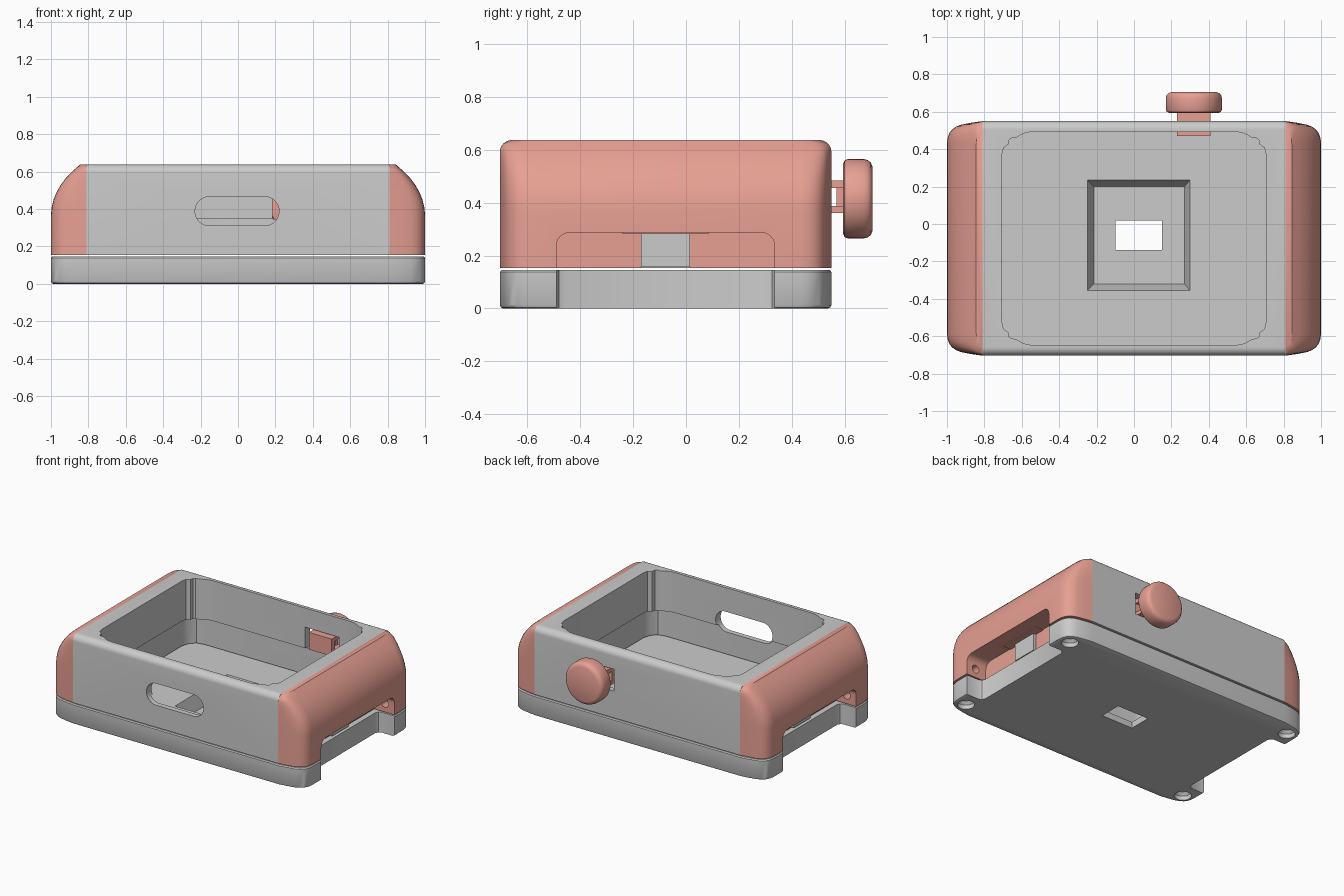
import bpy, bmesh, math
from mathutils import Vector

if "Cube" in bpy.data.objects:
    bpy.data.objects.remove(bpy.data.objects["Cube"])

CY = -0.077          # middle of the case in y
HY = 0.627           # half depth of the case
RED = bpy.data.materials.new("coral")
RED.diffuse_color = (0.80, 0.35, 0.29, 1)
RED.use_nodes = True
RED.node_tree.nodes["Principled BSDF"].inputs["Base Color"].default_value = RED.diffuse_color


def loft(name, rings, mat=None):
    """Closed solid through equal-length rings of 3D points."""
    bm = bmesh.new()
    vr = [[bm.verts.new(p) for p in r] for r in rings]
    n = len(vr[0])
    for a, b in zip(vr, vr[1:]):
        for i in range(n):
            j = (i + 1) % n
            bm.faces.new((a[i], a[j], b[j], b[i]))
    bm.faces.new(vr[0][::-1])
    bm.faces.new(vr[-1])
    bmesh.ops.recalc_face_normals(bm, faces=bm.faces)
    me = bpy.data.meshes.new(name)
    bm.to_mesh(me)
    bm.free()
    ob = bpy.data.objects.new(name, me)
    bpy.context.collection.objects.link(ob)
    if mat:
        me.materials.append(mat)
    return ob


def prism_z(name, pts, z0, z1, mat=None):
    return loft(name, [[(x, y, z) for x, y in pts] for z in (z0, z1)], mat)


def prism_x(name, pts, x0, x1, mat=None):
    return loft(name, [[(x, y, z) for y, z in pts] for x in (x0, x1)], mat)


def box(name, x0, x1, y0, y1, z0, z1, mat=None):
    return prism_z(name, [(x0, y0), (x1, y0), (x1, y1), (x0, y1)], z0, z1, mat)


def lathe(name, profile, centre, axis, n=40, mat=None):
    """Solid of (radius, position) rings about the y or z axis."""
    rings = []
    for r, t in profile:
        ring = []
        for k in range(n):
            a = 2 * math.pi * k / n
            c, s = r * math.cos(a), r * math.sin(a)
            ring.append((centre[0] + c, t, centre[1] + s) if axis == "y"
                        else (centre[0] + c, centre[1] + s, t))
        rings.append(ring)
    return loft(name, rings, mat)


def cut(ob, *cutters):
    for c in cutters:
        c.hide_render = True
        m = ob.modifiers.new("cut", "BOOLEAN")
        m.operation, m.solver, m.object = "DIFFERENCE", "EXACT", c
        bpy.context.view_layer.objects.active = ob
        bpy.ops.object.modifier_apply(modifier=m.name)
        bpy.data.objects.remove(c)


def smooth(ob, angle=32):
    bpy.ops.object.select_all(action="DESELECT")
    ob.select_set(True)
    bpy.context.view_layer.objects.active = ob
    bpy.ops.object.shade_smooth_by_angle(angle=math.radians(angle))


def mirror4(quarter):
    """Closed outline from one corner, mirrored in x and about CY."""
    q = list(quarter)
    return ([(x, CY + y) for x, y in q] + [(-x, CY + y) for x, y in q[::-1]]
            + [(-x, CY - y) for x, y in q] + [(x, CY - y) for x, y in q[::-1]])


def corner(xw, hy):
    """Plan corner from the long side (x=.81) round to the end face."""
    st = [(0, 0), (.3, .008), (.6, .019), (.75, .03), (.87, .047),
          (.94, .066), (.985, .09), (1, .115)]
    return [(.81 + (xw - .81) * s, hy - t) for s, t in st]


# Base plate with rounded corners and softened lower edge
rings = []
for inset, z in ((.012, 0), (.004, .004), (0, .012), (0, .138), (.006, .145)):
    rings.append([(x, y, z) for x, y in mirror4(corner(1 - inset, HY - inset)[::-1])])
plate = loft("base_plate", rings)

# Strap notches in the plate, screw recesses, tapered pocket and window
for s in (-1, 1):
    pts = [(.87, -.46), (.88, -.48), (.90, -.49), (1.1, -.49),
           (1.1, .335), (.90, .335), (.88, .325), (.87, .305)]
    cut(plate, prism_z("notch", [(s * x, y) for x, y in pts], -.1, .3))
    for y in (.445, -.60):
        cut(plate, lathe("screw", [(.056, -.02), (.056, .03), (.036, .05), (.036, .12)],
                         (s * .915, y), "z", 28))
pocket = [[(-.215, -.32), (.27, -.32), (.27, .20), (-.215, .20)],
          [(-.25, -.355), (.30, -.355), (.30, .235), (-.25, .235)]]
cut(plate, loft("pocket", [[(x, y, z) for x, y in p] + [] for p, z in zip(pocket, (.045, .146))]),
    box("window", -.10, .15, -.14, .02, -.1, .2))
smooth(plate)

# Grey middle shell: rounded long top edges
R, Z0, Z1 = .045, .153, .637
arc = [(HY - R + R * math.cos(a), Z1 - R + R * math.sin(a))
       for a in [math.pi / 2 * k / 8 for k in range(9)]]
side = [(HY, Z0)] + arc
shell = prism_x("middle_shell", [(CY + y, z) for y, z in side]
                + [(CY - y, z) for y, z in side[::-1]], -.81, .81)

# Cavity with stepped corners and wider lower part
cav = [(.705, .45), (.697, .485), (.672, .502), (.668, .526), (.655, .536),
       (.632, .537), (.61, .551), (.58, .565), (.545, .570)]
cut(shell, prism_z("cavity", mirror4(cav), .05, .8),
    prism_z("undercut", mirror4([(.73, .49), (.715, .54), (.68, .578), (.62, .590)]), .05, .35))

# Front slot and rear button opening
slot = []
for cx, a0 in ((.1425, -90), (-.1525, 90)):
    slot += [(cx + .0775 * math.cos(math.radians(a0 + t)),
              .388 + .0775 * math.sin(math.radians(a0 + t))) for t in range(0, 181, 12)]
cut(shell, loft("slot", [[(x, y, z) for x, z in slot] for y in (-.8, -.55)]),
    box("button_opening", .185, .45, .40, .65, .345, .50))
smooth(shell)

# Coral end caps: curved shoulder, rounded corners, strap recess and pin holes
prof = [(1, Z0), (1, .37), (.996, .41), (.986, .45), (.970, .49), (.949, .527),
        (.922, .563), (.895, .592), (.880, .606), (.862, .622), (.845, Z1)]
for s, label in ((-1, "left"), (1, "right")):
    rings = []
    for xw, z in prof:
        d = max(0, z - (Z1 - R))
        hy = HY - R + math.sqrt(max(0, R * R - d * d))
        c = corner(xw, hy)
        rings.append([(s * x, CY + y, z) for x, y in c]
                     + [(s * x, CY - y, z) for x, y in c[::-1]])
    cap = loft(label + "_end_cap", rings, RED)
    rec = [(-.49, .05)]
    for cy, a0 in ((-.44, 180), (.285, 90)):
        rec += [(cy + .05 * math.cos(math.radians(a0 - t)),
                 .237 + .05 * math.sin(math.radians(a0 - t))) for t in range(0, 91, 15)]
    rec.append((.335, .05))
    cut(cap, prism_x("recess", rec, s * .84, s * 1.2),
        box("latch_gap", *sorted((s * .7, s * .9)), -.17, .015, .05, .287),
        lathe("pin_hole", [(.028, -.55), (.028, .395)], (s * .925, .215), "y", 20))
    smooth(cap)
    # Latch block in the recess and the thin ledge over it
    box(label + "_latch", *sorted((s * .80, s * .862)), -.17, .015, .157, .284)
    box(label + "_latch_ledge", *sorted((s * .83, s * .90)), -.24, .085, .281, .295, RED)

# Round push button with forked stem
knob = lathe("button", [(.001, .594), (.132, .594), (.145, .600), (.150, .612), (.150, .672),
                        (.146, .688), (.137, .699), (.122, .705), (.001, .705)],
             (.32, .415), "y", 48, RED)
smooth(knob)
for z0, z1, label in ((.362, .388, "lower"), (.455, .484, "upper")):
    box(label + "_stem_prong", .23, .41, .50, .60, z0, z1, RED)
box("stem_flange", .23, .41, .47, .505, .362, .484, RED)
box("stem_core", .27, .37, .57, .60, .385, .458, RED)
